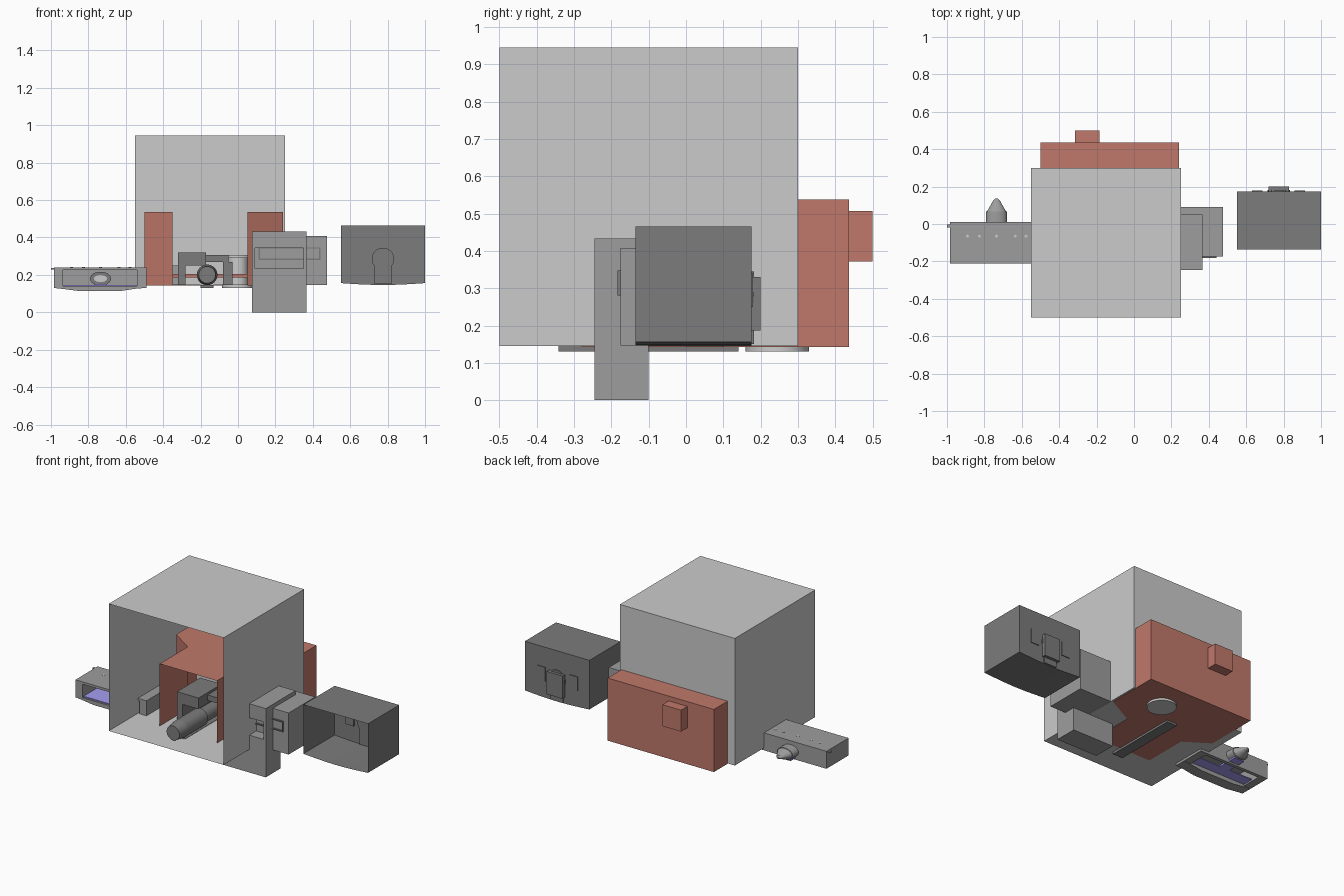
import bpy, bmesh, math
from mathutils import Matrix, Vector

if "Cube" in bpy.data.objects:
    bpy.data.objects.remove(bpy.data.objects["Cube"])


def mat(name, r, g, b):
    m = bpy.data.materials.new(name)
    m.diffuse_color = (r, g, b, 1)
    m.use_nodes = True
    m.node_tree.nodes["Principled BSDF"].inputs["Base Color"].default_value = m.diffuse_color
    return m


RED = mat("red", .53, .19, .145)
DARK = mat("charcoal", .34, .34, .34)
BLACK = mat("black", .2, .2, .2)
BLUE = mat("blue", .38, .34, .9)


def finish(name, bm, m=None, normals=True):
    if normals:
        bmesh.ops.recalc_face_normals(bm, faces=bm.faces[:])
    me = bpy.data.meshes.new(name)
    bm.to_mesh(me)
    bm.free()
    ob = bpy.data.objects.new(name, me)
    bpy.context.collection.objects.link(ob)
    if m:
        me.materials.append(m)
    return ob


def box(name, x, y, z, m=None, drop=None):
    """Box from (min, max) ranges; drop = outward direction of a face left open."""
    bm = bmesh.new()
    bmesh.ops.create_cube(bm, size=1)
    for v in bm.verts:
        v.co = Vector([(r[0] + r[1]) / 2 + c * (r[1] - r[0]) for r, c in zip((x, y, z), v.co)])
    bm.normal_update()
    if drop:
        bmesh.ops.delete(bm, geom=[f for f in bm.faces if f.normal.dot(Vector(drop)) > .9], context='FACES')
    return finish(name, bm, m, not drop)


def prism(name, pts, axis, lo, hi, m=None, open_lo=False, skip=()):
    """Extrude a profile along y (points x,z) or z (points x,y)."""
    at = (lambda p, t: (p[0], t, p[1])) if axis == 'y' else (lambda p, t: (p[0], p[1], t))
    bm = bmesh.new()
    a = [bm.verts.new(at(p, lo)) for p in pts]
    b = [bm.verts.new(at(p, hi)) for p in pts]
    n = len(pts)
    for i in range(n):
        if i not in skip:
            bm.faces.new((a[i], a[(i + 1) % n], b[(i + 1) % n], b[i]))
    bm.faces.new(b)
    if not open_lo:
        bm.faces.new(a)
    return finish(name, bm, m)


def cyl(name, loc, r1, r2, depth, m=None, axis='z', n=32, squash=1):
    bm = bmesh.new()
    bmesh.ops.create_cone(bm, cap_ends=True, segments=n, radius1=r1, radius2=r2, depth=depth)
    if axis == 'y':
        bm.transform(Matrix.Rotation(-math.pi / 2, 4, 'X'))
    bm.transform(Matrix.Translation(loc) @ Matrix.Diagonal((1, 1, squash, 1)))
    ob = finish(name, bm, m)
    bpy.ops.object.select_all(action='DESELECT')
    ob.select_set(True)
    bpy.context.view_layer.objects.active = ob
    bpy.ops.object.shade_smooth_by_angle(angle=math.radians(35))
    return ob


# Large grey housing, open at the front
box("housing", (-.55, .25), (-.5, .3), (.145, .945), None, (0, -1, 0))

# Red T-shaped shell with open mouth, and rear latch
plan = [(-.35, -.28), (.05, -.28), (.05, 0), (.24, .1), (.24, .437), (-.5, .437), (-.5, .1), (-.35, 0)]
prism("red_shell", plan, 'z', .143, .537, RED, skip=(0,))
box("rear_latch", (-.315, -.185), (.437, .5), (.372, .507), RED)
box("red_crossbar", (-.35, .05), (-.02, 0), (.185, .205), RED)

# Barrel, base rail and carriage inside the shell
cyl("barrel_tip", (-.165, -.375, .2), .045, .055, .07, BLACK, 'y')
cyl("barrel", (-.165, -.24, .2), .055, .055, .2, BLACK, 'y')
cyl("barrel_rear", (-.165, -.06, .2), .045, .045, .16, BLACK, 'y')
box("base_rail", (-.2, -.13), (-.342, .14), (.13, .147), BLACK)
box("carriage_top", (-.32, -.17), (-.15, .08), (.25, .32), BLACK)
box("carriage_roof", (-.17, -.05), (-.06, .08), (.27, .305), BLACK)
box("carriage_left", (-.32, -.28), (-.15, .08), (.147, .25), BLACK)
box("carriage_right", (-.08, -.03), (-.06, .08), (.147, .27), BLACK)
box("side_guide", (-.37, -.31), (.05, .2), (.147, .25), DARK)

# Light round canister through the floor
cyl("canister_base", (.0, .245, .139), .085, .085, .018)
cyl("canister_post", (.0, .245, .22), .055, .055, .16)
cyl("canister_top", (.0, .245, .297), .085, .085, .016)

# Side unit: front casing with leg, and rear block with slot
box("casing_leg", (.075, .365), (-.245, -.1), (0, .235), DARK)
box("casing_top", (.075, .365), (-.245, .05), (.345, .433), DARK)
box("casing_right", (.35, .365), (-.245, .05), (.147, .345), DARK)
box("casing_left", (.075, .09), (-.245, .05), (.147, .345), DARK)
box("rear_block", (.075, .475), (-.175, .09), (.146, .408), DARK)
for i, z in enumerate((.28, .34)):
    box(f"slot_rail_{i}", (.11, .44), (-.183, -.175), (z, z + .007), BLACK)
for i, x in enumerate((.11, .433)):
    box(f"slot_post_{i}", (x, x + .007), (-.183, -.175), (.287, .34), BLACK)

# Black hood on the right, open at the front with a bowed bottom
N = 10
bow = [(.55 + .45 * i / N, .156 - .01 * math.sin(math.pi * i / N)) for i in range(N + 1)]
prism("hood", bow + [(1, .465), (.55, .465)], 'y', -.135, .175, BLACK, open_lo=True)
arch = [(.73, .15), (.82, .15), (.82, .24)]
arch += [(.775 + .06 * math.cos(t), .285 + .06 * math.sin(t))
         for t in [math.radians(-40 + 260 * k / 14) for k in range(15)]] + [(.73, .24)]
prism("hood_arch", arch, 'y', .165, .182, BLACK)
box("hood_hook", (.72, .83), (.175, .2), (.187, .33), BLACK)
for i, x in enumerate((.63, .857)):
    box(f"hood_window_{i}", (x, x + .058), (.168, .18), (.25, .34), BLACK)

# Left nozzle head: hollow tray with bowed front lip
box("tray_top", (-.985, -.49), (-.21, .01), (.225, .24), DARK)
box("tray_back", (-.985, -.49), (-.012, .01), (.13, .225), DARK)
for i, x in enumerate((-.985, -.54)):
    box(f"tray_end_{i}", (x, x + .05), (-.21, -.012), (.13, .225), DARK)
lip = [(-.985, .14), (-.985, .13), (-.93, .124), (-.86, .115), (-.62, .115), (-.54, .127), (-.49, .13), (-.49, .14)]
prism("tray_lip", lip, 'y', -.21, -.14, DARK)
box("tray_floor", (-.935, -.54), (-.2, -.07), (.14, .146), BLUE)
box("tray_channel", (-.77, -.7), (-.13, .06), (.14, .15), BLUE)
box("tray_pin", (-1, -.985), (-.018, -.004), (.228, .238), DARK)
for i, x in enumerate((-.89, -.827, -.735, -.635, -.577)):
    cyl(f"tray_hole_{i}", (x, -.065, .24), .008, .008, .003, None, 'z', 12)

# Flattened spout behind the tray
cyl("spout_collar", (-.735, .03, .18), .056, .056, .075, DARK, 'y', 24, .65)
cyl("spout_inner_ring", (-.735, -.015, .18), .056, .056, .02, BLACK, 'y', 24, .65)
cyl("spout_mouth", (-.735, -.022, .18), .035, .035, .012, None, 'y', 24, .55)
cyl("spout_cone", (-.735, .095, .18), .052, .018, .06, DARK, 'y', 24, .65)
cyl("spout_tip", (-.735, .13, .18), .018, .008, .012, DARK, 'y', 16, .65)

# Squashing scaled the spout about the world origin only on its local axis
bpy.context.view_layer.update()
